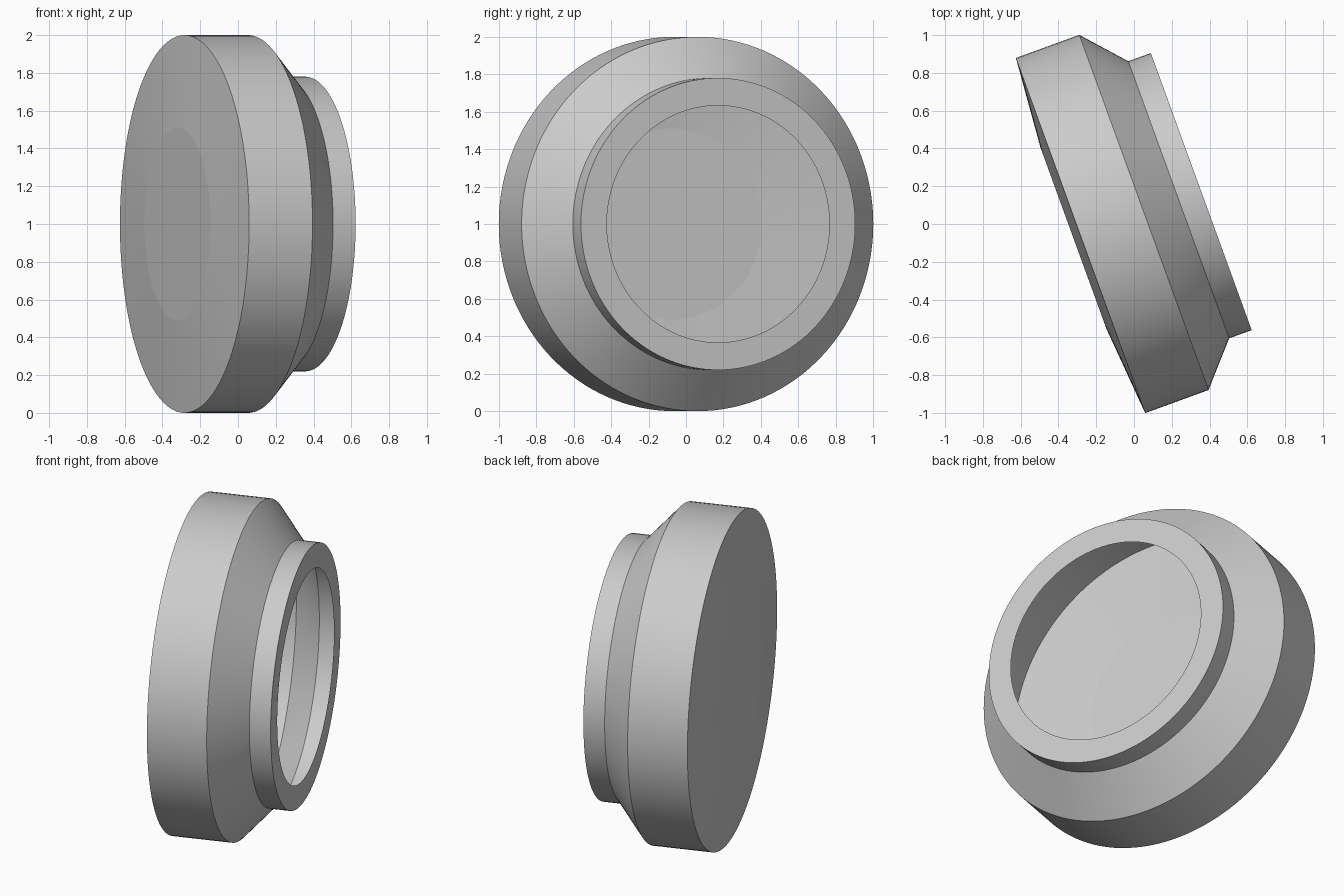
import bpy, bmesh, math

if "Cube" in bpy.data.objects:
    bpy.data.objects.remove(bpy.data.objects["Cube"])

SEGMENTS = 128
TILT = math.radians(20)
BACK_CENTRE = (-0.283, -0.061, 1.0)


def lathe(name, profile, smooth_angle):
    """Spin (distance along axis, radius) points around local x."""
    bm = bmesh.new()
    rings = []
    for t, r in profile:
        rings.append([bm.verts.new((t, r * math.cos(a), r * math.sin(a)))
                      for a in (2 * math.pi * i / SEGMENTS for i in range(SEGMENTS))])
    for a, b in zip(rings, rings[1:]):
        for i in range(SEGMENTS):
            j = (i + 1) % SEGMENTS
            bm.faces.new((a[j], a[i], b[i], b[j]))
    if name == "domed_back":
        bm.faces.new(rings[0][::-1])
    bm.normal_update()
    mesh = bpy.data.meshes.new(name)
    bm.to_mesh(mesh)
    bm.free()
    obj = bpy.data.objects.new(name, mesh)
    bpy.context.collection.objects.link(obj)
    obj.location = BACK_CENTRE
    obj.rotation_euler.z = TILT
    bpy.ops.object.select_all(action='DESELECT')
    obj.select_set(True)
    bpy.context.view_layer.objects.active = obj
    bpy.ops.object.shade_smooth_by_angle(angle=math.radians(smooth_angle))
    return obj


# Shallow bulging back plate with a flat middle
lathe("domed_back", [(-0.04, 0.51), (0, 1.0)], 3.5)

# Hollow thin housing: drum, sloping shoulder, neck and inward lip
lathe("housing", [(0, 1.0), (0.357, 1.0), (0.553, 0.78), (0.68, 0.78), (0.68, 0.633)], 25)
